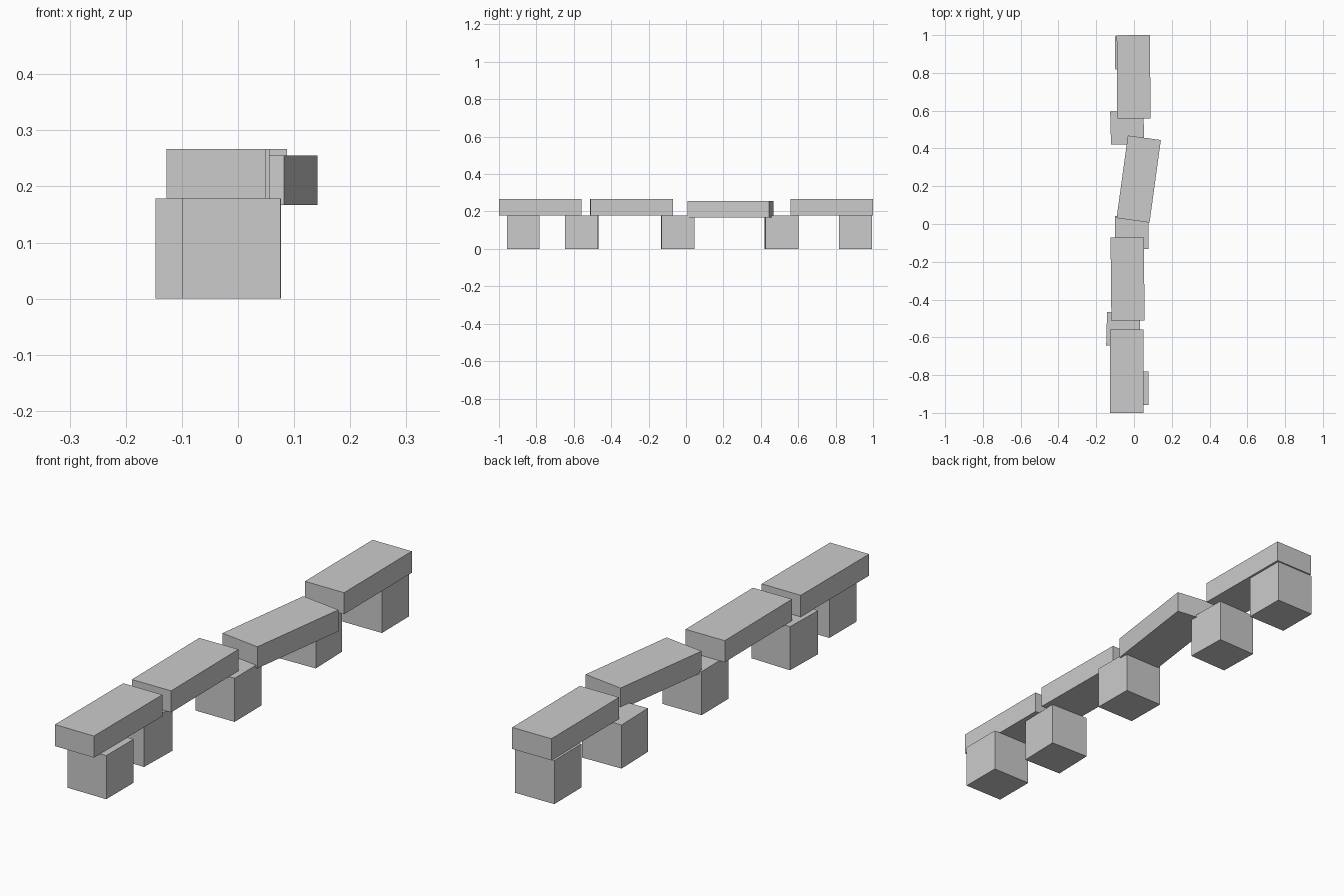
import bpy
import math

if "Cube" in bpy.data.objects:
    bpy.data.objects.remove(bpy.data.objects["Cube"])

stone = bpy.data.materials.new("light grey")
stone.diffuse_color = (0.6, 0.6, 0.6, 1)
stone.use_nodes = True
stone.node_tree.nodes["Principled BSDF"].inputs["Base Color"].default_value = stone.diffuse_color

CUBE = 0.176                   # support block edge
LENGTH, THICK = 0.441, 0.088   # plank size (width equals block edge)


def box(name, size, centre, turn):
    bpy.ops.mesh.primitive_cube_add(size=1, location=centre,
                                    rotation=(0, 0, math.radians(turn)))
    ob = bpy.context.object
    ob.name = name
    ob.scale = size
    ob.data.materials.append(stone)


# Support blocks standing on the ground: x, y, turn
supports = [(-0.012, -0.870, 0), (-0.057, -0.557, -1.5), (-0.012, -0.044, 0.5),
            (-0.036, 0.510, 1.5), (-0.012, 0.906, 0.5)]
for i, (x, y, turn) in enumerate(supports):
    box(f"support_block_{i + 1}", (CUBE, CUBE, 0.178), (x, y, 0.089), turn)

# Planks laid end to end; the crooked one has sunk a little: x, y, z, turn
planks = [(-0.039, -0.779, 0.2225, 0), (-0.034, -0.292, 0.2225, 0.6),
          (0.025, 0.238, 0.211, -7.8), (-0.002, 0.779, 0.2225, 0.4)]
for i, (x, y, z, turn) in enumerate(planks):
    box(f"plank_{i + 1}", (CUBE, LENGTH, THICK), (x, y, z), turn)
